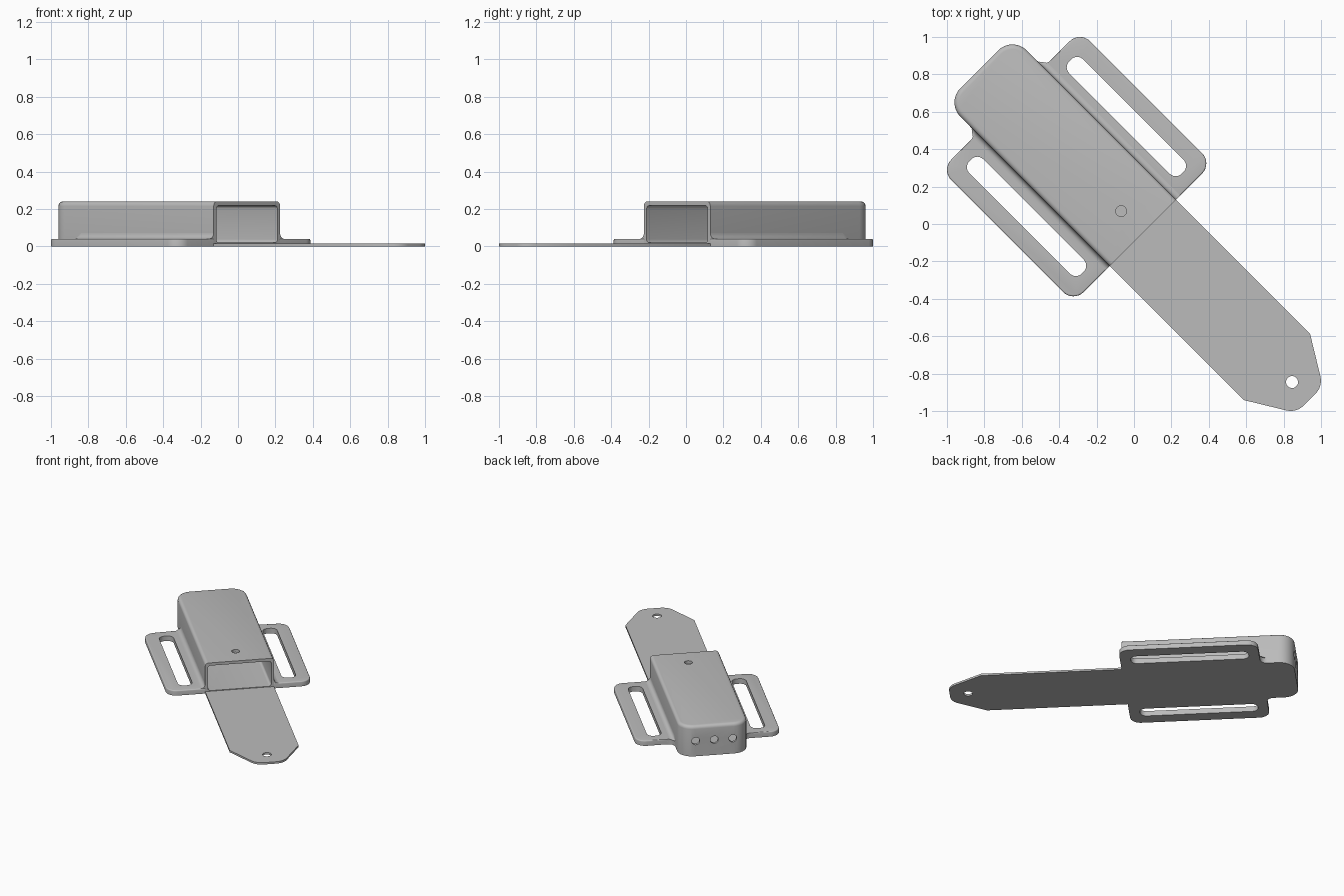
import bpy, bmesh, math
from mathutils import Vector, Matrix

if "Cube" in bpy.data.objects:
    bpy.data.objects.remove(bpy.data.objects["Cube"])

# Parts are laid out along x (strap end is +x), then turned 45 degrees
TURN = Matrix.Rotation(math.radians(-45), 4, 'Z')
END, BACK, HALF = 0.067, -1.17, 0.251      # open end, closed end, half width
TOP, PLATE, FLOOR = 0.24, 0.04, 0.02

grey = bpy.data.materials.new("grey_plastic")
grey.diffuse_color = (0.5, 0.5, 0.5, 1)
grey.use_nodes = True
grey.node_tree.nodes["Principled BSDF"].inputs["Base Color"].default_value = grey.diffuse_color


def rounded(points, steps=8):
    """Outline from (x, y, radius) corners, each corner filleted."""
    out = []
    for i, (x, y, r) in enumerate(points):
        p = Vector((x, y))
        if r == 0:
            out.append(p)
            continue
        a = (Vector(points[i - 1][:2]) - p).normalized()
        b = (Vector(points[(i + 1) % len(points)][:2]) - p).normalized()
        half = a.angle(b) / 2
        centre = p + (a + b).normalized() * (r / math.sin(half))
        start = p + a * (r / math.tan(half)) - centre
        stop = p + b * (r / math.tan(half)) - centre
        sweep = start.angle_signed(stop)
        for k in range(steps + 1):
            out.append(centre + Matrix.Rotation(-sweep * k / steps, 2) @ start)
    return out


def finish(name, bm):
    bmesh.ops.recalc_face_normals(bm, faces=bm.faces)
    bm.transform(TURN)
    me = bpy.data.meshes.new(name)
    bm.to_mesh(me)
    bm.free()
    ob = bpy.data.objects.new(name, me)
    bpy.context.collection.objects.link(ob)
    me.materials.append(grey)
    return ob


def prism(name, outline, z0, z1, bevel=0, levels=(), skip=None):
    """Extruded outline; rim edges at the given heights may be rounded."""
    bm = bmesh.new()
    face = bm.faces.new([bm.verts.new((p.x, p.y, z0)) for p in outline])
    ext = bmesh.ops.extrude_face_region(bm, geom=[face])
    bmesh.ops.translate(bm, vec=(0, 0, z1 - z0),
                        verts=[v for v in ext["geom"] if isinstance(v, bmesh.types.BMVert)])
    if bevel:
        rim = [e for e in bm.edges
               if any(all(abs(v.co.z - z) < 1e-5 for v in e.verts) for z in levels)
               and not all(skip(v.co) for v in e.verts)]
        bmesh.ops.bevel(bm, geom=rim, offset=bevel, segments=4, profile=0.5, affect='EDGES')
    return finish(name, bm)


def cylinder(x, y, z, r, depth, along_x=False):
    bm = bmesh.new()
    m = Matrix.Translation((x, y, z))
    if along_x:
        m = m @ Matrix.Rotation(math.pi / 2, 4, 'Y')
    bmesh.ops.create_cone(bm, cap_ends=True, segments=32, radius1=r, radius2=r,
                          depth=depth, matrix=m)
    return finish("hole_cutter", bm)


def cut(ob, cutters):
    bpy.context.view_layer.objects.active = ob
    for c in cutters:
        mod = ob.modifiers.new("cut", 'BOOLEAN')
        mod.operation, mod.solver, mod.object = 'DIFFERENCE', 'EXACT', c
        bpy.ops.object.modifier_apply(modifier=mod.name)
        bpy.data.objects.remove(c)


# Housing: sleeve open at one end, with rounded closed end
housing = prism("housing", rounded([(END, -HALF, 0), (END, HALF, 0),
                                    (BACK, HALF, 0.108), (BACK, -HALF, 0.108)]),
                0, TOP, 0.025, (TOP,), lambda c: abs(c.x - END) < 1e-5)
inner = HALF - 0.02
cavity = prism("cavity_cutter", rounded([(END + 0.1, -inner, 0), (END + 0.1, inner, 0),
                                         (BACK + 0.02, inner, 0.088), (BACK + 0.02, -inner, 0.088)]),
               FLOOR, TOP - 0.022, 0.018, (FLOOR, TOP - 0.022), lambda c: c.x > END + 0.05)
holes = [cylinder(BACK, y, 0.12, 0.029, 0.12, True) for y in (-0.135, 0, 0.135)]
cut(housing, [cavity, cylinder(-0.097, 0, TOP, 0.029, 0.1)] + holes)
parts = [housing]

# Slotted side flanges and the cove joining each to the housing
for side, s in (("left", -1), ("right", 1)):
    shape = [(END, HALF, 0), (END, 0.525, 0.077), (-0.934, 0.525, 0.077),
             (-0.934, HALF, 0.05), (-1.0, HALF, 0)]
    flange = prism(side + "_flange", rounded([(x, s * y, r) for x, y, r in shape]),
                   0, PLATE, 0.008, (PLATE,),
                   lambda c: abs(abs(c.y) - HALF) < 0.006 or c.x < -0.93 and abs(c.y) < 0.31)
    slot = [(-0.01, 0.325, 0.045), (-0.01, 0.43, 0.045),
            (-0.86, 0.43, 0.045), (-0.86, 0.325, 0.045)]
    cut(flange, [prism("slot_cutter", rounded([(x, s * y, r) for x, y, r in slot]), -0.1, 0.1)])

    bm = bmesh.new()
    rings = []
    for x, k in ((END, 0.032), (-0.935, 0.032), (-0.97, 0.006)):
        arc = [(1 - math.sin(t * math.pi / 12), 1 - math.cos(t * math.pi / 12)) for t in range(7)]
        rings.append([bm.verts.new((x, s * (HALF + k * a), PLATE + k * b))
                      for a, b in [(0, 0)] + arc])
    for r0, r1 in zip(rings, rings[1:]):
        for i in range(len(r0)):
            j = (i + 1) % len(r0)
            bm.faces.new((r0[i], r0[j], r1[j], r1[i]))
    bm.faces.new(rings[0])
    bm.faces.new(rings[-1])
    parts += [flange, finish(side + "_cove", bm)]

# Thin strap with tapered rounded tip and a hole
strap = prism("strap", rounded([(END, -HALF, 0), (1.08, -HALF, 0), (1.328, -0.10, 0.1),
                                (1.328, 0.10, 0.1), (1.08, HALF, 0), (END, HALF, 0)]), 0, 0.015)
cut(strap, [cylinder(1.195, 0, 0, 0.032, 0.1)])
parts.append(strap)

# Smooth shading with sharp edges kept
for ob in parts:
    bpy.ops.object.select_all(action='DESELECT')
    ob.select_set(True)
    bpy.context.view_layer.objects.active = ob
    bpy.ops.object.shade_smooth_by_angle(angle=math.radians(35))
